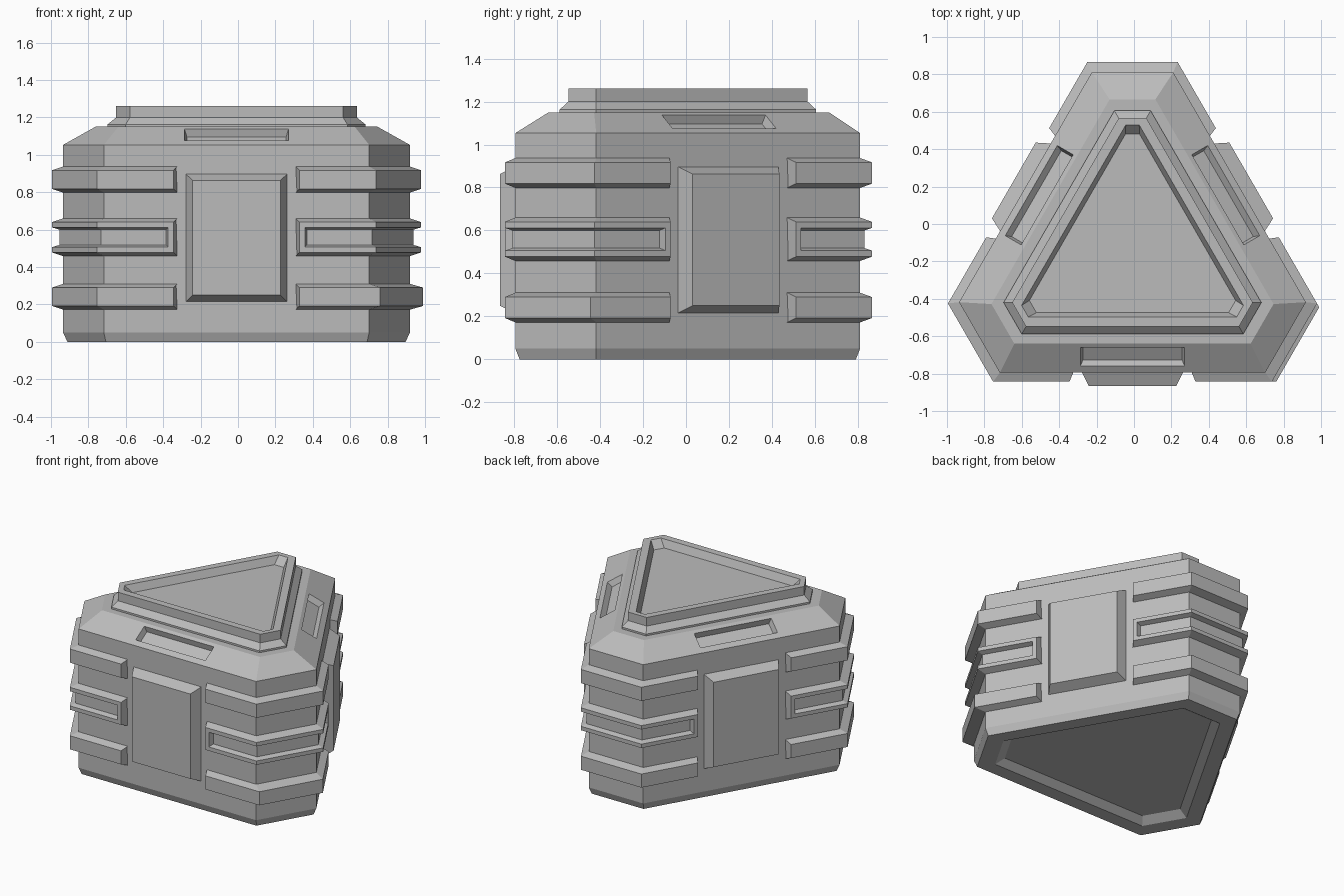
import bpy, bmesh, math
from mathutils import Matrix, Vector

if "Cube" in bpy.data.objects:
    bpy.data.objects.remove(bpy.data.objects["Cube"])

COS, SIN = math.cos(math.radians(60)), math.sin(math.radians(60))
CENTRE = Matrix.Translation((-0.008, -0.134, 0))
LONG, SHORT = 0.661, 0.945          # distance of long and short walls from the axis

grey = bpy.data.materials.new("mid_grey")
grey.use_nodes = True
grey.diffuse_color = (0.5, 0.5, 0.5, 1)
grey.node_tree.nodes["Principled BSDF"].inputs["Base Color"].default_value = grey.diffuse_color


def finish(name, bm, matrix):
    bm.transform(matrix)
    bmesh.ops.recalc_face_normals(bm, faces=bm.faces)
    mesh = bpy.data.meshes.new(name)
    bm.to_mesh(mesh)
    bm.free()
    mesh.materials.append(grey)
    obj = bpy.data.objects.new(name, mesh)
    bpy.context.collection.objects.link(obj)
    return obj


def loft(rings):
    """Closed solid through rings of points with equal counts."""
    bm = bmesh.new()
    loops = [[bm.verts.new(p) for p in ring] for ring in rings]
    n = len(loops[0])
    for low, high in zip(loops, loops[1:]):
        for i in range(n):
            j = (i + 1) % n
            bm.faces.new((low[i], low[j], high[j], high[i]))
    bm.faces.new(loops[0][::-1])
    bm.faces.new(loops[-1])
    return bm


def turn(angle):
    return CENTRE @ Matrix.Rotation(math.radians(angle), 4, 'Z')


def half_corner(a, b):
    return (a - COS * b) / SIN


def tri_ring(a, b, z):
    """Triangle with cut corners."""
    s = half_corner(a, b)
    return [Matrix.Rotation(math.radians(90 + 120 * k), 4, 'Z') @ Vector((b, y, z))
            for k in range(3) for y in (-s, s)]


def frustum(name, angle, r, z, tilt, base, top, low, high):
    """Tapered block standing on a long wall or on the slope above it."""
    def rect(size, d):
        w, h = size[0] / 2, size[1] / 2
        return [Vector((d, y, v)) for y, v in ((-w, -h), (w, -h), (w, h), (-w, h))]
    place = Matrix.Translation((r, 0, z)) @ Matrix.Rotation(-tilt, 4, 'Y')
    return finish(name, loft([rect(base, low), rect(top, high)]), turn(angle) @ place)


def corner_band(name, angle, z0, z1, groove=False, extra=0.0):
    """Bevelled rail wrapped round a cut corner."""
    def row(out_a, out_b, z, end):
        a, b = LONG + out_a, SHORT + out_b
        s = half_corner(a, b)
        ex, ey = a * COS + end * SIN, a * SIN - end * COS
        return [(ex, -ey, z), (b, -s, z), (b, s, z), (ex, ey, z)]
    out_a, out_b, e, bev = 0.048, 0.055 + extra, 0.337, 0.02
    rows = [row(-0.02, -0.02, z0, 0.317), row(0, 0, z0, 0.317),
            row(out_a, out_b, z0 + bev, e), row(out_a, out_b, z1 - bev, e),
            row(0, 0, z1, 0.317), row(-0.02, -0.02, z1, 0.317)]
    # each station along the wall is one ring of the loft
    bm = loft([list(station) for station in zip(*rows)])
    bmesh.ops.recalc_face_normals(bm, faces=bm.faces)
    if groove:
        mid = (z0 + z1) / 2
        front = [f for f in bm.faces if len(f.verts) == 4 and abs(f.normal.z) < 0.1
                 and f.calc_center_median().x > 0 and abs(f.calc_center_median().z - mid) < 0.01
                 and all(z0 + 0.01 < v.co.z < z1 - 0.01 for v in f.verts)]
        bmesh.ops.inset_region(bm, faces=front, thickness=0.028, use_even_offset=True)
        bmesh.ops.inset_region(bm, faces=front, thickness=0.012, depth=-0.034,
                               use_even_offset=True)
    finish(name, bm, turn(angle))


# Main body with a recessed underside and sloped shoulders
body = finish("body", loft([tri_ring(LONG + o, SHORT + p, z) for o, p, z in (
    (-0.17, -0.19, 0.04), (-0.12, -0.13, 0), (-0.02, -0.02, 0), (0, 0, 0.05),
    (0, 0, 1.053), (-0.155, -0.145, 1.15))]), CENTRE)

# Stepped lid with a sunken top
finish("lid", loft([tri_ring(a, b, z) for a, b, z in (
    (0.454, 0.74, 1.14), (0.454, 0.74, 1.163), (0.414, 0.70, 1.2), (0.414, 0.70, 1.262),
    (0.363, 0.664, 1.262), (0.34, 0.615, 1.21))]), CENTRE)

SLOPE = math.atan2(0.155, 0.097)
for name, angle in (("front", -90), ("left", 30), ("right", 150)):
    # Raised wall panel
    frustum(name + "_panel", angle, LONG, 0.556, 0, (0.56, 0.70), (0.468, 0.613), -0.02, 0.072)
    # Slot sunk in the shoulder
    cutter = frustum("slot_cutter", angle, 0.576, 1.106, SLOPE, (0.53, 0.09), (0.57, 0.128),
                     -0.04, 0.02)
    cutter.hide_render = True
    cut = body.modifiers.new("slot", 'BOOLEAN')
    cut.operation, cut.solver, cut.object = 'DIFFERENCE', 'EXACT', cutter
    bpy.context.view_layer.objects.active = body
    bpy.ops.object.modifier_apply(modifier=cut.name)
    bpy.data.objects.remove(cutter)

# Rails round each corner
for name, angle in (("front_left", -30), ("back", 90), ("front_right", 210)):
    corner_band(name + "_lower_rail", angle, 0.172, 0.31,
                extra=0.02 if name == "front_left" else 0)
    corner_band(name + "_middle_rail", angle, 0.458, 0.66, groove=True)
    corner_band(name + "_upper_rail", angle, 0.798, 0.937)
